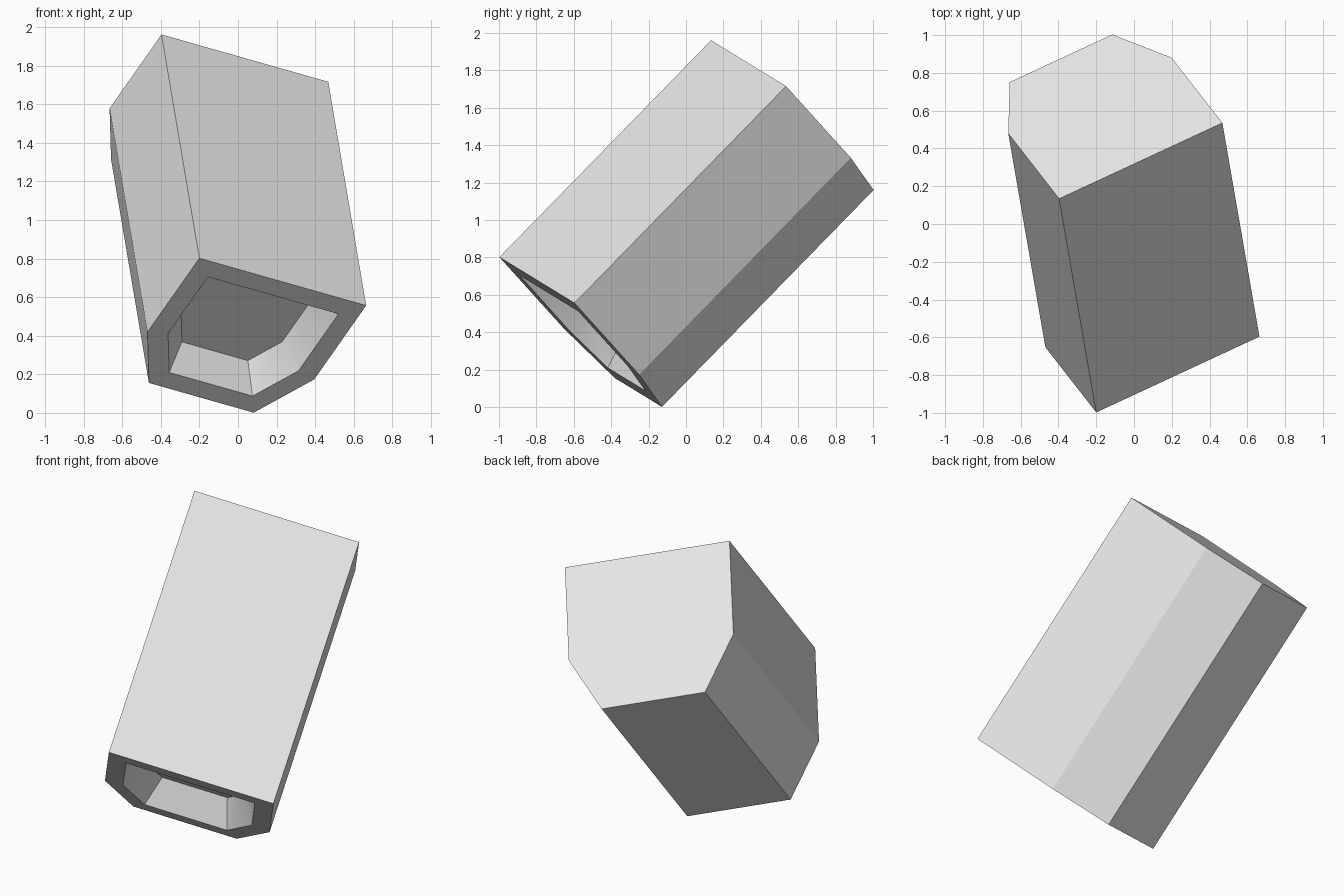
import bpy, bmesh, math
from mathutils import Vector, Matrix

if "Cube" in bpy.data.objects:
    bpy.data.objects.remove(bpy.data.objects["Cube"])

LENGTH = 1.632
RIM, TAPER, DEPTH = 0.107, 0.087, 0.16

grey = bpy.data.materials.new("plain grey")
grey.diffuse_color = (0.8, 0.8, 0.8, 1)
grey.use_nodes = True
grey.node_tree.nodes["Principled BSDF"].inputs["Base Color"].default_value = grey.diffuse_color

# Half of the mirrored six-sided cross-section
half = [(0.492, 0.0), (0.492, 0.582), (0.309, 0.913)]
profile = half + [(-x, y) for x, y in reversed(half)]

# Solid prism
bm = bmesh.new()
front = [bm.verts.new((x, y, 0)) for x, y in profile]
back = [bm.verts.new((x, y, LENGTH)) for x, y in profile]
mouth = bm.faces.new(front[::-1])
bm.faces.new(back)
for i in range(6):
    j = (i + 1) % 6
    bm.faces.new((front[i], front[j], back[j], back[i]))
bm.normal_update()

# Rim, then tapered recess in the front end
bmesh.ops.inset_region(bm, faces=[mouth], thickness=RIM, use_even_offset=True)
walls = bmesh.ops.inset_region(bm, faces=[mouth], thickness=TAPER, use_even_offset=True)["faces"]
for v in mouth.verts:
    v.co.z = DEPTH
bm.normal_update()

# Soft shading across the shallow corners of the recess only
for f in walls:
    f.smooth = True
for e in bm.edges:
    e.smooth = e.calc_face_angle(math.pi) < math.radians(30)

mesh = bpy.data.meshes.new("hollow_ended_block")
bm.to_mesh(mesh)
bm.free()
mesh.materials.append(grey)
block = bpy.data.objects.new("hollow_ended_block", mesh)
bpy.context.collection.objects.link(block)

# Tilted placement: long axis rises toward the back
axis = Vector((-0.196, 1.13, 1.158)).normalized()
side = Vector((0.865, 0.402, -0.245))
side = (side - axis * side.dot(axis)).normalized()
down = axis.cross(side)
rot = Matrix((side, down, axis)).transposed().to_4x4()
block.matrix_world = Matrix.Translation((0.232, -0.797, 0.679)) @ rot
